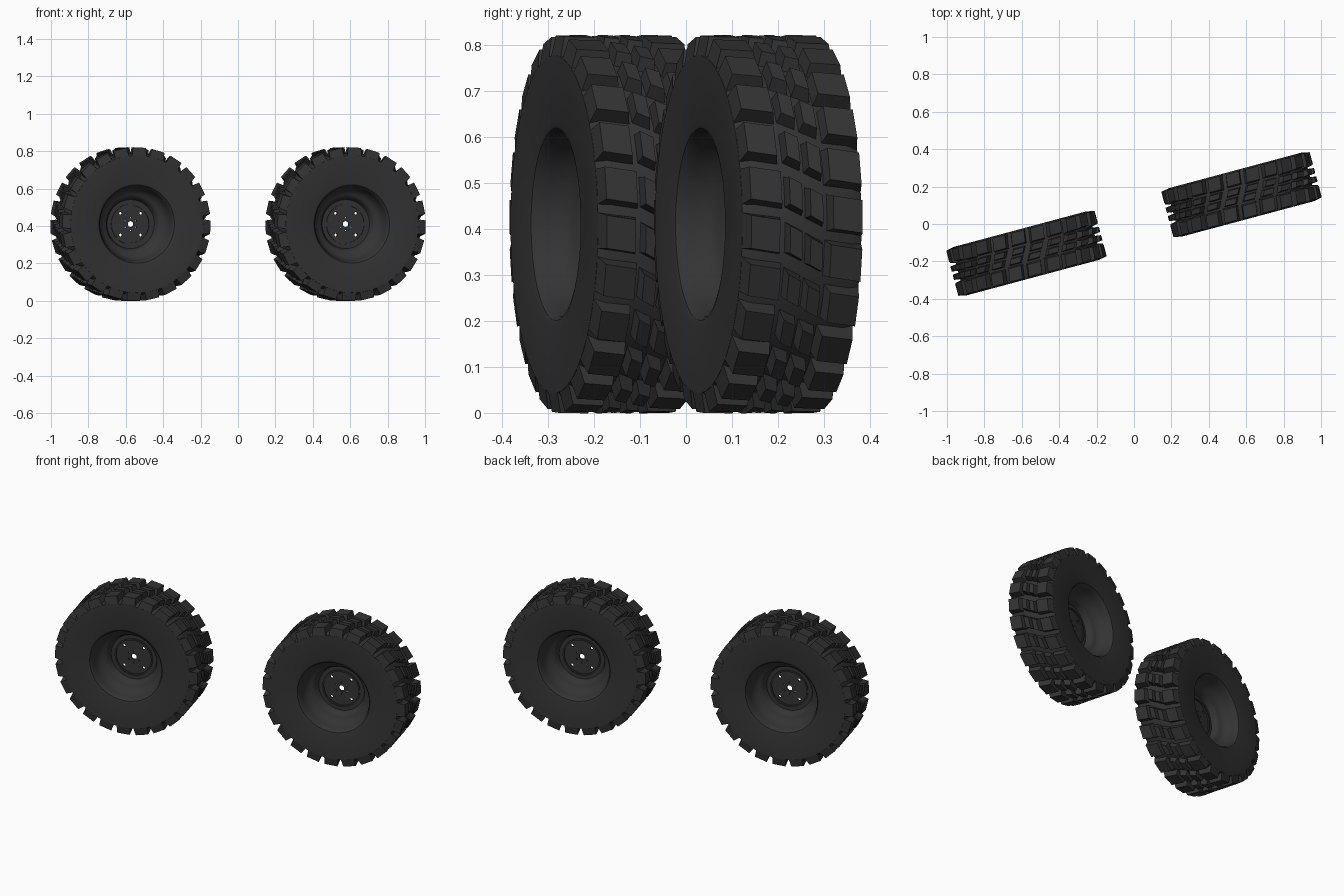
import bpy, bmesh, math
from mathutils import Matrix

if "Cube" in bpy.data.objects:
    bpy.data.objects.remove(bpy.data.objects["Cube"])

R, LUGS = 0.411, 24
PITCH = 2 * math.pi / LUGS

rubber = bpy.data.materials.new("dark grey rubber")
rubber.diffuse_color = (0.034, 0.034, 0.034, 1)
rubber.use_nodes = True
rubber.node_tree.nodes["Principled BSDF"].inputs["Base Color"].default_value = rubber.diffuse_color


def make_object(name, bm, smooth=False):
    bmesh.ops.recalc_face_normals(bm, faces=bm.faces)
    mesh = bpy.data.meshes.new(name)
    bm.to_mesh(mesh)
    bm.free()
    mesh.materials.append(rubber)
    ob = bpy.data.objects.new(name, mesh)
    bpy.context.collection.objects.link(ob)
    if smooth:
        bpy.ops.object.select_all(action='DESELECT')
        ob.select_set(True)
        bpy.context.view_layer.objects.active = ob
        bpy.ops.object.shade_smooth_by_angle(angle=math.radians(32))
    return ob


def polar(a, w, r):
    return (r * math.cos(a), w, r * math.sin(a))


def lathe(name, profile, steps=96):
    """Closed profile of (width, radius) points turned around the axle (y)."""
    bm = bmesh.new()
    rings = [[bm.verts.new(polar(2 * math.pi * i / steps, w, r)) for w, r in profile]
             for i in range(steps)]
    n = len(profile)
    for i in range(steps):
        a, b = rings[i], rings[(i + 1) % steps]
        for j in range(n):
            k = (j + 1) % n
            bm.faces.new((a[j], a[k], b[k], b[j]))
    return make_object(name, bm, True)


def cylinder(bm, r, depth, x=0, z=0, seg=24):
    m = Matrix.Translation((x, 0, z)) @ Matrix.Rotation(math.pi / 2, 4, 'X')
    bmesh.ops.create_cone(bm, cap_ends=True, segments=seg, radius1=r, radius2=r,
                          depth=depth, matrix=m)


def lug(bm, a0, top_w, base_w, half_top, half_base, skew, r_base):
    """Tapered tread block; skew slides it around the tyre across its width."""
    mid = sum(top_w) / 2
    rings = []
    for (w0, w1), h, rs in ((base_w, half_base, r_base), (top_w, half_top, (R, R))):
        ring = []
        for w, r, s in ((w0, rs[0], -1), (w1, rs[1], -1), (w1, rs[1], 1), (w0, rs[0], 1)):
            a = a0 + (s * h - skew * (w - mid)) / R
            ring.append(bm.verts.new(polar(a, w, r)))
        rings.append(ring)
    lo, hi = rings
    bm.faces.new(hi)
    bm.faces.new(lo)
    for i in range(4):
        j = (i + 1) % 4
        bm.faces.new((lo[i], lo[j], hi[j], hi[i]))


# Tyre carcass with rounded opening and deep dish on both sides
half = [(0.110, 0.378), (0.134, 0.367), (0.134, 0.222), (0.130, 0.209), (0.120, 0.201),
        (0.100, 0.196), (0.075, 0.190), (0.055, 0.178), (0.044, 0.162), (0.040, 0.150),
        (0.030, 0.140), (0.012, 0.135), (0.004, 0.130)]
carcass = lathe("tyre_carcass", half + [(-w, r) for w, r in reversed(half)])

# Tread: two shoulder rows and two skewed centre rows
bm = bmesh.new()
for i in range(LUGS):
    a = i * PITCH
    for side in (-1, 1):
        off = a + side * 0.2 * PITCH
        deep = 0.005 * (i % 2)              # alternate long and short shoulder blocks
        tw, bw = (0.060 - deep, 0.125), (0.052 - deep, 0.134)
        rb = (0.374, 0.366)
        if side < 0:
            tw, bw, rb = (-tw[1], -tw[0]), (-bw[1], -bw[0]), rb[::-1]
        lug(bm, off, tw, bw, 0.036, 0.044, 0.15, rb)
        c = side * 0.023
        lug(bm, a + (0.5 - side * 0.12) * PITCH, (c - 0.014, c + 0.014),
            (c - 0.019, c + 0.019), 0.030, 0.037, 0.55, (0.374, 0.374))
tread = make_object("tread_blocks", bm)

# Hub plate with axle hole, four bolt holes and six small holes
bm = bmesh.new()
cylinder(bm, 0.133, 0.010, seg=64)
plate = make_object("hub_plate", bm)
bm = bmesh.new()
cylinder(bm, 0.016, 0.2)
for sx in (-1, 1):
    for sz in (-1, 1):
        cylinder(bm, 0.008, 0.2, sx * 0.056, sz * 0.058, 12)
for k in range(6):
    t = math.radians(30 + 60 * k)
    cylinder(bm, 0.004, 0.2, 0.034 * math.cos(t), 0.034 * math.sin(t), 10)
cutter = make_object("hole_cutter", bm)
cutter.hide_render = True
mod = plate.modifiers.new("holes", 'BOOLEAN')
mod.operation, mod.object, mod.solver = 'DIFFERENCE', cutter, 'EXACT'
bpy.context.view_layer.update()
plate.data = bpy.data.meshes.new_from_object(
    plate.evaluated_get(bpy.context.evaluated_depsgraph_get()))
plate.modifiers.clear()
bpy.data.objects.remove(cutter)

# Raised ring on both sides of the hub plate
ring = lathe("hub_ring", [(0.012, 0.100), (0.012, 0.108), (-0.012, 0.108), (-0.012, 0.100)], 64)

# Place the two wheels, both turned 15 degrees
parts = [carcass, tread, plate, ring]
for side, label in ((-1, "left"), (1, "right")):
    m = (Matrix.Translation((side * 0.575, side * 0.157, 0.41))
         @ Matrix.Rotation(math.radians(15), 4, 'Z'))
    for p in parts:
        ob = p if side == 1 else p.copy()
        if side == -1:
            bpy.context.collection.objects.link(ob)
        ob.name = label + "_" + p.name
        ob.matrix_world = m
